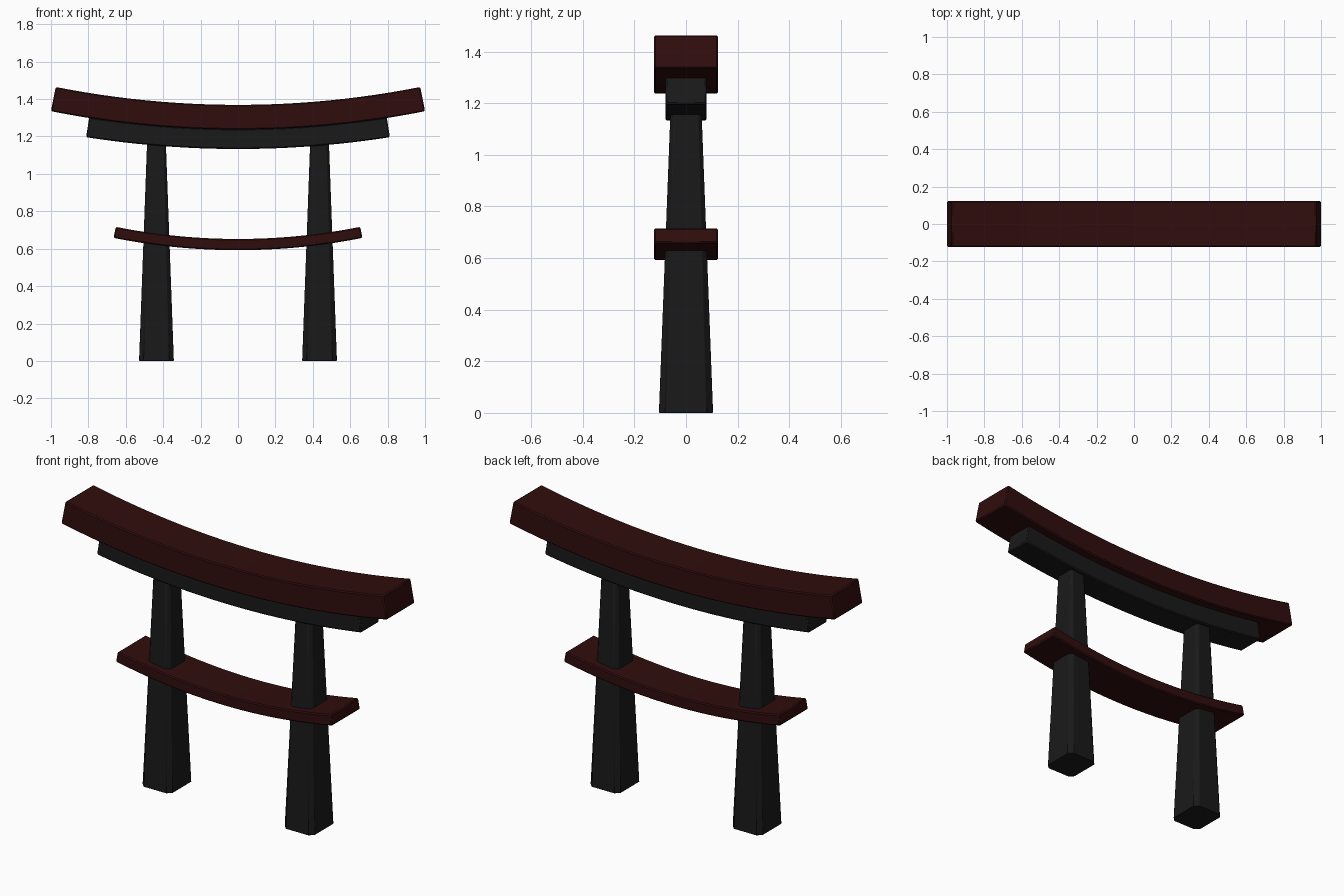
import bpy, bmesh, math

if "Cube" in bpy.data.objects:
    bpy.data.objects.remove(bpy.data.objects["Cube"])


def material(name, color):
    m = bpy.data.materials.new(name)
    m.diffuse_color = (*color, 1)
    m.use_nodes = True
    m.node_tree.nodes["Principled BSDF"].inputs["Base Color"].default_value = m.diffuse_color
    return m


red = material("dark_red", (0.03, 0.004, 0.004))
black = material("black", (0.01, 0.01, 0.01))


def finish(bm, name, mat, bevel, segments=1):
    bmesh.ops.recalc_face_normals(bm, faces=bm.faces)
    me = bpy.data.meshes.new(name)
    bm.to_mesh(me)
    bm.free()
    ob = bpy.data.objects.new(name, me)
    bpy.context.collection.objects.link(ob)
    me.materials.append(mat)
    mod = ob.modifiers.new("soft_edges", 'BEVEL')
    mod.width = bevel
    mod.segments = segments
    mod.limit_method = 'ANGLE'
    bpy.ops.object.select_all(action='DESELECT')
    ob.select_set(True)
    bpy.context.view_layer.objects.active = ob
    bpy.ops.object.shade_smooth_by_angle(angle=math.radians(30))
    return ob


def curved_beam(name, mat, z_bottom, thick, half_len, half_depth, radius, n=24):
    """Rectangular bar swept along an upward-curving arc; radius is of its underside."""
    bm = bmesh.new()
    a_max = math.asin(half_len / radius)
    rings = []
    for i in range(n + 1):
        a = a_max * (2 * i / n - 1)
        ring = []
        for r, y in ((radius, -1), (radius, 1), (radius - thick, 1), (radius - thick, -1)):
            ring.append(bm.verts.new((r * math.sin(a), y * half_depth,
                                      z_bottom + radius - r * math.cos(a))))
        rings.append(ring)
    for p, q in zip(rings, rings[1:]):
        for k in range(4):
            bm.faces.new((p[k], p[(k + 1) % 4], q[(k + 1) % 4], q[k]))
    bm.faces.new(rings[0])
    bm.faces.new(rings[-1])
    return finish(bm, name, mat, 0.006)


# Tapered posts with chamfered corners
def post(name, x):
    bm = bmesh.new()
    rings = []
    for z, hx, hy, c in ((0, 0.093, 0.105, 0.024), (1.2, 0.049, 0.059, 0.014)):
        pts = ((hx, hy - c), (hx - c, hy), (c - hx, hy), (-hx, hy - c),
               (-hx, c - hy), (c - hx, -hy), (hx - c, -hy), (hx, c - hy))
        rings.append([bm.verts.new((x + px, py, z)) for px, py in pts])
    lo, hi = rings
    for k in range(8):
        j = (k + 1) % 8
        bm.faces.new((lo[k], lo[j], hi[j], hi[k]))
    bm.faces.new(lo)
    bm.faces.new(hi)
    return finish(bm, name, black, 0.002)


post("left_post", -0.436)
post("right_post", 0.436)

# Crossbeams
curved_beam("top_beam", red, 1.237, 0.132, 1.0, 0.124, 5.15)
curved_beam("under_beam", black, 1.133, 0.108, 0.812, 0.08, 5.25)
curved_beam("lower_beam", red, 0.592, 0.06, 0.665, 0.124, 3.4)
